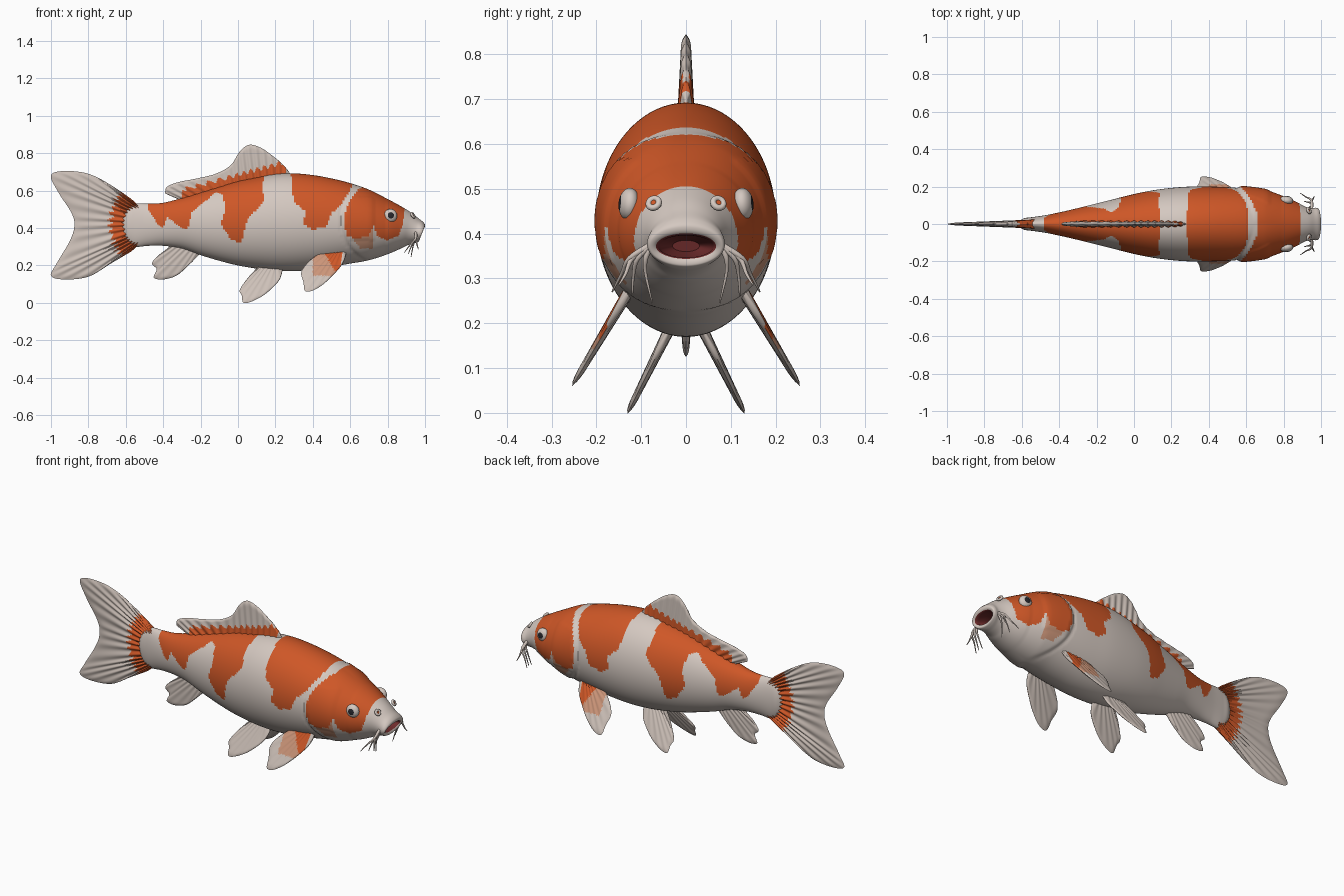
import bpy
import bmesh
import math
from mathutils import Vector

cube = bpy.data.objects.get("Cube")
if cube:
    bpy.data.objects.remove(cube)


def make_material(name, colour):
    mat = bpy.data.materials.new(name)
    mat.use_nodes = True
    mat.diffuse_color = (*colour, 1)
    shader = mat.node_tree.nodes["Principled BSDF"]
    shader.inputs["Base Color"].default_value = (*colour, 1)
    shader.inputs["Roughness"].default_value = 0.6
    return mat


WHITE, ORANGE, PALE, RED, BLACK, FIN = range(6)
MATERIALS = [
    make_material("skin white", (.66, .58, .53)),
    make_material("koi orange", (.62, .095, .02)),
    make_material("pale orange", (.60, .30, .19)),
    make_material("mouth red", (.16, .025, .025)),
    make_material("pupil black", (.02, .02, .025)),
    make_material("fin cream", (.61, .53, .48)),
]


def finish(name, bm, colour_rule):
    """Turn a bmesh into a smooth object, colouring each face by a rule."""
    bmesh.ops.recalc_face_normals(bm, faces=bm.faces[:])
    for face in bm.faces:
        face.material_index = colour_rule(face)
    mesh = bpy.data.meshes.new(name)
    bm.to_mesh(mesh)
    bm.free()
    for mat in MATERIALS:
        mesh.materials.append(mat)
    obj = bpy.data.objects.new(name, mesh)
    bpy.context.collection.objects.link(obj)
    bpy.ops.object.select_all(action='DESELECT')
    obj.select_set(True)
    bpy.context.view_layer.objects.active = obj
    bpy.ops.object.shade_smooth_by_angle(angle=math.radians(50))


def sample(points, t):
    """Point at t (0 to 1) on a smooth curve through the points."""
    last = len(points) - 1
    i = min(int(t * last), last - 1)
    f = t * last - i
    a, b, c, d = (points[min(max(k, 0), last)] for k in range(i - 1, i + 3))
    return [q + f / 2 * (r - p + f * (2 * p - 5 * q + 4 * r - s + f * (3 * (q - r) + s - p)))
            for p, q, r, s in zip(a, b, c, d)]


def inside(x, z, poly):
    hit = False
    for (ax, az), (bx, bz) in zip(poly, poly[1:] + poly[:1]):
        if (az > z) != (bz > z) and x < ax + (z - az) * (bx - ax) / (bz - az):
            hit = not hit
    return hit


# Body: upright rings as x, top, bottom, half width
trunk = [(-.62, .46, .38, .01), (-.59, .51, .325, .03), (-.55, .53, .3, .036),
         (-.48, .53, .305, .046), (-.4, .535, .305, .062), (-.3, .56, .29, .085),
         (-.2, .59, .255, .11), (-.1, .62, .225, .135), (0, .65, .2, .16),
         (.1, .67, .183, .18), (.2, .688, .172, .193), (.3, .692, .17, .2),
         (.4, .683, .177, .2), (.5, .665, .192, .197), (.6, .64, .21, .189),
         (.7, .605, .228, .176), (.8, .555, .26, .15), (.87, .517, .29, .117)]
# Mouth: tilted rings as top x, top z, bottom x, bottom z, half width
mouth = [(.93, .48, .9, .305, .093), (.965, .452, .93, .315, .084),
         (.99, .432, .955, .322, .087), (1, .415, .968, .33, .081),
         (.99, .398, .962, .346, .064), (.95, .395, .93, .346, .056),
         (.88, .385, .875, .36, .03)]
rings = [(x, top, x, low, w) for x, top, low, w in trunk] + mouth

# Colour patches in side view
rear_patch = [(-.48, .6), (-.48, .5), (-.43, .42), (-.4, .4), (-.38, .46), (-.33, .42),
              (-.28, .39), (-.26, .42), (-.25, .48), (-.19, .53), (-.12, .59), (-.08, .58),
              (-.07, .5), (-.09, .42), (-.04, .34), (.02, .32), (.05, .45), (.14, .54),
              (.13, .62), (.15, .75)]
shoulder_patch = [(.28, .75), (.29, .6), (.3, .54), (.36, .49), (.35, .42), (.4, .39),
                  (.47, .41), (.5, .48), (.58, .55), (.66, .75)]
head_patch = [(.5, .36), (.64, .345), (.7, .36), (.725, .42), (.75, .35), (.8, .335),
              (.86, .36), (.88, .42), (.89, .48), (.885, .7), (.5, .7)]
throat = set()


def gill_distance(x, z):
    return math.hypot(x - .79, z - .44) if x < .8 else 0


def body_colour(face):
    x, _, z = face.calc_center_median()
    if face in throat:
        return RED
    d = gill_distance(x, z)
    if d > .248:
        patched = inside(x, z, rear_patch) or inside(x, z, shoulder_patch)
        return ORANGE if patched else WHITE
    if d > .22:
        return WHITE
    if inside(x, z, head_patch):
        return ORANGE
    return PALE if .6 < x < .72 and z > .29 and d < .2 else WHITE


bm = bmesh.new()
SIDES, STEPS = 120, 10
count = (len(rings) - 1) * STEPS
loops = []
for i in range(count + 1):
    xt, zt, xb, zb, w = sample(rings, i / count)
    loop = []
    for j in range(SIDES):
        a = math.tau * j / SIDES
        c, s = math.cos(a), math.sin(a)
        x = (xt + xb) / 2 + c * (xt - xb) / 2
        mid, z = (zt + zb) / 2, (zt + zb) / 2 + c * (zt - zb) / 2
        # Gill cover stands proud of the body behind a shallow groove
        d = gill_distance(x, z)
        swell = 0
        if 0 < d < .25:
            rim = min(1, max(0, (.24 - d) / .015))
            swell = .065 * rim * min(1, (.8 - x) / .1) - .015
            if x < .725 and .34 < z < .56 and d < .213:
                swell += .02
        swell = 1 + swell * abs(s)
        loop.append(bm.verts.new((x, w * s * swell, mid + (z - mid) * swell)))
    loops.append(loop)
for i in range(count):
    for j in range(SIDES):
        k = (j + 1) % SIDES
        face = bm.faces.new((loops[i][j], loops[i][k], loops[i + 1][k], loops[i + 1][j]))
        if i > count - 2.3 * STEPS:
            throat.add(face)
bm.faces.new(loops[0])
throat.add(bm.faces.new(loops[-1]))
finish("body", bm, body_colour)


def make_fin(name, base, tip, thick, rays, rule, lean=lambda z: 0,
             pleat=.12, taper=.5, nu=100, nv=24):
    """Pleated fin lofted from a base curve to a tip curve."""
    bm = bmesh.new()
    sheets = ([], [])
    for i in range(nu + 1):
        u = i / nu
        bx, bz = sample(base, u)
        tx, tz = sample(tip, u)
        rows = ([], [])
        for j in range(nv + 1):
            v = j / nv
            x, z = bx + (tx - bx) * v, bz + (tz - bz) * v
            edge = min(1, 12 * min(u, 1 - u)) * min(1, 10 * (1 - v))
            h = thick * (1 - taper * v) * (1 + pleat * math.cos(math.tau * rays * u))
            h *= math.sqrt(max(edge, 0))
            first = bm.verts.new((x, lean(z) - h, z))
            border = i in (0, nu) or j == nv
            rows[0].append(first)
            rows[1].append(first if border else bm.verts.new((x, lean(z) + h, z)))
        for sheet, row in zip(sheets, rows):
            sheet.append(row)
    shades = {}
    for sheet in sheets:
        for i in range(nu):
            for j in range(nv):
                face = bm.faces.new((sheet[i][j], sheet[i + 1][j],
                                     sheet[i + 1][j + 1], sheet[i][j + 1]))
                shades[face] = rule(face.calc_center_median(), i / nu)
    finish(name, bm, shades.get)


def streak(u, rays):
    return math.cos(math.tau * rays * u)


def tail_colour(p, u):
    reach = math.hypot(p.x + .42, p.z - .42)
    return ORANGE if reach < .262 + .014 * streak(u, 18) else FIN


def dorsal_colour(p, u):
    painted = p.x > -.3 and u > .05 and p.z < .685 + .27 * p.x + .012 * streak(u, 16)
    return ORANGE if painted else FIN


def plain(p, u):
    return FIN


# Tail, dorsal and anal fins
make_fin("tail_fin", [(-.53, .52), (-.52, .42), (-.53, .31)],
         [(-.57, .555), (-.68, .63), (-.8, .69), (-.93, .705), (-1, .68), (-.96, .59),
          (-.89, .48), (-.875, .41), (-.9, .33), (-.97, .21), (-1, .145), (-.93, .125),
          (-.8, .14), (-.68, .21), (-.57, .275)], .019, 18, tail_colour,
         pleat=.28, taper=.75, nu=180)
make_fin("dorsal_fin", [(.27, .67), (.1, .65), (-.1, .6), (-.3, .545)],
         [(.28, .69), (.24, .74), (.18, .79), (.12, .83), (.06, .845), (.01, .81),
          (-.04, .735), (-.12, .69), (-.22, .665), (-.32, .645), (-.38, .62), (-.39, .585)],
         .016, 16, dorsal_colour, pleat=.25, nu=160)
make_fin("anal_fin", [(-.2, .28), (-.36, .31)],
         [(-.2, .265), (-.27, .195), (-.33, .145), (-.4, .125), (-.45, .135), (-.435, .18),
          (-.46, .21), (-.43, .25), (-.37, .295)], .012, 8, plain)


def barbel(name, path, radius):
    curve = bpy.data.curves.new(name, 'CURVE')
    curve.dimensions = '3D'
    curve.bevel_depth = radius
    curve.bevel_resolution = 3
    spline = curve.splines.new('POLY')
    spline.points.add(12)
    for i, point in enumerate(spline.points):
        point.co = (*sample(path, i / 12), 1)
        point.radius = 1 - .8 * i / 12
    curve.materials.append(MATERIALS[FIN])
    bpy.context.collection.objects.link(bpy.data.objects.new(name, curve))


for side, label in ((-1, "front"), (1, "back")):
    # Paired fins splay outwards as they go down
    def pelvic_lean(z):
        return side * (.13 - .5 * z)

    def pectoral_lean(z):
        return side * (.29 - .6 * z)

    def pectoral_colour(p, u):
        """Orange patch on the outer face only, paler towards the tip."""
        outer = (p.y - pectoral_lean(p.z)) * side > 0
        if not outer or u < .15 or p.x < .4 or not .145 < p.z < .275:
            return FIN
        return ORANGE if p.x > .53 - (p.z - .15) * .6 else PALE

    make_fin(label + "_pelvic_fin", [(.22, .2), (.11, .2)],
             [(.24, .185), (.22, .12), (.15, .05), (.08, .01), (.03, 0), (.02, .04),
              (.01, .07), (.05, .13), (.1, .185)], .013, 8, plain, pelvic_lean)
    make_fin(label + "_pectoral_fin", [(.57, .29), (.49, .29)],
             [(.58, .28), (.56, .21), (.48, .12), (.41, .07), (.36, .063), (.35, .11),
              (.34, .17), (.4, .24), (.48, .285)], .014, 8, pectoral_colour, pectoral_lean)

    # Flattened eye with dark pupil
    outward = Vector((.12, side, .08)).normalized()
    centre = Vector((.815, side * .127, .466))
    bm = bmesh.new()
    bmesh.ops.create_uvsphere(bm, u_segments=32, v_segments=32, radius=.036)
    bmesh.ops.scale(bm, verts=bm.verts[:], vec=(1, 1, .65))
    bmesh.ops.rotate(bm, verts=bm.verts[:],
                     matrix=Vector((0, 0, 1)).rotation_difference(outward).to_matrix())
    bmesh.ops.translate(bm, verts=bm.verts[:], vec=centre)
    finish(label + "_eye", bm, lambda f: BLACK
           if (f.calc_center_median() - centre).normalized().dot(outward) > .8 else WHITE)

    # Nostril rim around an orange hollow
    facing = Vector((.8, side * .3, .5)).to_track_quat('Z', 'Y').to_euler()
    spot = (.935, side * .072, .468)
    bpy.ops.mesh.primitive_torus_add(location=spot, rotation=facing, major_radius=.012,
                                     minor_radius=.007, major_segments=24, minor_segments=10)
    bpy.context.object.name = label + "_nostril"
    bpy.context.object.data.materials.append(MATERIALS[WHITE])
    bpy.ops.object.shade_smooth_by_angle(angle=math.radians(60))
    bpy.ops.mesh.primitive_cylinder_add(location=spot, rotation=facing, radius=.01,
                                        depth=.006, vertices=20)
    bpy.context.object.name = label + "_nostril_hollow"
    bpy.context.object.data.materials.append(MATERIALS[ORANGE])

    # Whiskers droop from the mouth corner to these tips
    for n, (x, y, z) in enumerate(((.925, .075, .245), (.89, .165, .27),
                                   (.965, .15, .285), (.91, .12, .26))):
        barbel(f"{label}_barbel_{n + 1}",
               [(.95, side * .078, .375), (.95, side * (.06 + y * .4), .345),
                ((.95 + x) / 2, side * (.045 + y * .6), .31), (x, side * y, z)], .008)
